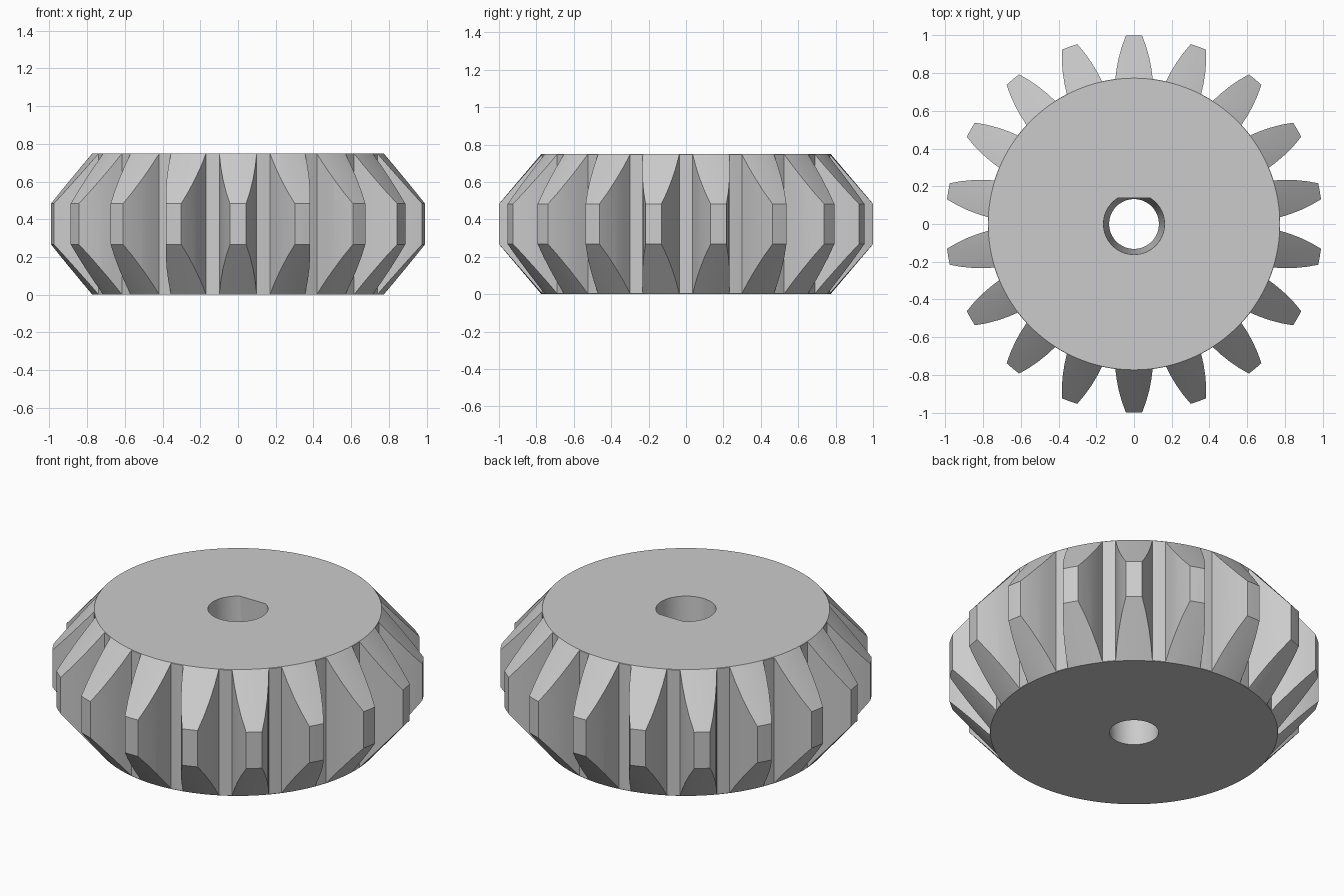
import bpy, bmesh
from math import sin, cos, pi, radians, asin

cube = bpy.data.objects.get("Cube")
if cube:
    bpy.data.objects.remove(cube, do_unlink=True)

TEETH = 18
HEIGHT = 0.75
ROOT, RIM, TIP = 0.775, 0.773, 1.0
CHAMFER = 0.267          # height of each bevelled end of a tooth


def finish(name, bm):
    bmesh.ops.recalc_face_normals(bm, faces=bm.faces)
    mesh = bpy.data.meshes.new(name)
    bm.to_mesh(mesh)
    bm.free()
    obj = bpy.data.objects.new(name, mesh)
    bpy.context.collection.objects.link(obj)
    return obj


def loft(name, sections):
    """Closed solid through (z, outline) sections."""
    bm = bmesh.new()
    rings = [[bm.verts.new((x, y, z)) for x, y in outline] for z, outline in sections]
    n = len(rings[0])
    for low, high in zip(rings, rings[1:]):
        for i in range(n):
            j = (i + 1) % n
            bm.faces.new((low[i], low[j], high[j], high[i]))
    bm.faces.new(rings[0][::-1])
    bm.faces.new(rings[-1])
    return finish(name, bm)


def circle(radius, n=144):
    return [(radius * cos(2 * pi * i / n), radius * sin(2 * pi * i / n)) for i in range(n)]


def gear_outline():
    # Half-width of a tooth at each radius, root to tip
    flank = [(ROOT, 0.099), (0.83, 0.092), (0.885, 0.081), (0.945, 0.064), (TIP, 0.043)]
    polar = [(r, -asin(w / r)) for r, w in flank] + [(TIP, 0)]
    polar += [(r, asin(w / r)) for r, w in reversed(flank)]
    gap = 2 * pi / TEETH
    polar += [(ROOT, gap / 2)]
    return [(r * cos(a + pi / 2 + k * gap), r * sin(a + pi / 2 + k * gap))
            for k in range(TEETH) for r, a in polar]


def combine(target, cutter, operation):
    mod = target.modifiers.new(operation.title(), 'BOOLEAN')
    mod.object, mod.operation, mod.solver = cutter, operation, 'EXACT'
    bpy.context.view_layer.update()
    evaluated = target.evaluated_get(bpy.context.evaluated_depsgraph_get())
    result = bpy.data.meshes.new_from_object(evaluated)
    target.modifiers.clear()
    target.data = result
    bpy.data.objects.remove(cutter, do_unlink=True)


# Toothed body, trimmed by a double cone to bevel the teeth
outline = gear_outline()
gear = loft("bevelled_gear", [(-0.1, outline), (HEIGHT + 0.1, outline)])
peak = RIM + (TIP - RIM) * (HEIGHT / 2) / CHAMFER
envelope = loft("bevel_envelope", [(0, circle(RIM)), (HEIGHT / 2, circle(peak)),
                                   (HEIGHT, circle(RIM))])
combine(gear, envelope, 'INTERSECT')

# Slightly tapered bore with a flat on the back side
bore = loft("shaft_bore", [(-0.05, circle(0.13, 72)), (HEIGHT + 0.05, circle(0.164, 72))])
bm = bmesh.new()
bm.from_mesh(bore.data)
cut = bmesh.ops.bisect_plane(bm, geom=bm.verts[:] + bm.edges[:] + bm.faces[:],
                             plane_co=(0, 0.138, 0), plane_no=(0, 1, 0), clear_outer=True)
bmesh.ops.holes_fill(bm, edges=[e for e in bm.edges if e.is_boundary])
bmesh.ops.recalc_face_normals(bm, faces=bm.faces)
bm.to_mesh(bore.data)
bm.free()
combine(gear, bore, 'DIFFERENCE')

# Plain grey finish
grey = bpy.data.materials.new("light_grey")
grey.use_nodes = True
colour = (0.6, 0.6, 0.6, 1)
grey.diffuse_color = colour
grey.node_tree.nodes["Principled BSDF"].inputs["Base Color"].default_value = colour
gear.data.materials.clear()
gear.data.materials.append(grey)

bpy.ops.object.select_all(action='DESELECT')
gear.select_set(True)
bpy.context.view_layer.objects.active = gear
bpy.ops.object.shade_smooth_by_angle(angle=radians(20))
